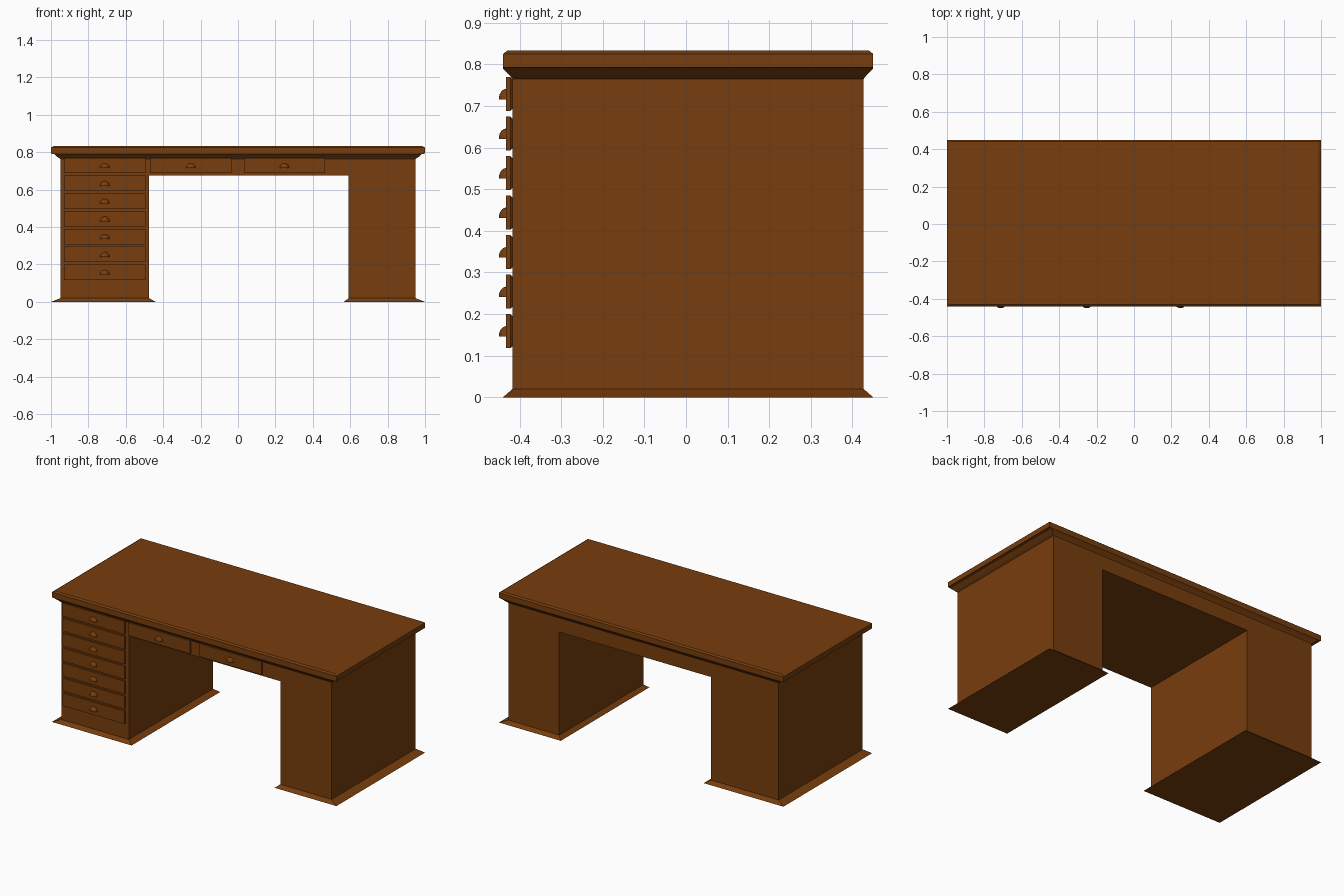
import bpy, bmesh
from mathutils import Vector

if "Cube" in bpy.data.objects:
    bpy.data.objects.remove(bpy.data.objects["Cube"])

wood = bpy.data.materials.new("brown wood")
wood.diffuse_color = (0.185, 0.047, 0.004, 1)
wood.use_nodes = True
wood.node_tree.nodes["Principled BSDF"].inputs["Base Color"].default_value = wood.diffuse_color


def finish(bm, name):
    bmesh.ops.recalc_face_normals(bm, faces=bm.faces[:])
    me = bpy.data.meshes.new(name)
    bm.to_mesh(me)
    bm.free()
    me.materials.append(wood)
    ob = bpy.data.objects.new(name, me)
    bpy.context.collection.objects.link(ob)
    return ob


def extrude_to(bm, face, x0, x1, y0, y1, z):
    """Extrude a horizontal four-sided face so its rim becomes the given rectangle."""
    xm = sum(v.co.x for v in face.verts) / 4
    ym = sum(v.co.y for v in face.verts) / 4
    new = bmesh.ops.extrude_discrete_faces(bm, faces=[face])["faces"][0]
    for v in new.verts:
        v.co = Vector((x0 if v.co.x < xm else x1, y0 if v.co.y < ym else y1, z))
    return new


# Desk body: U-shaped profile pushed from front to back
F, B = -0.417, 0.427
profile = [(-0.95, 0.02), (-0.475, 0.02), (-0.475, 0.675), (0.592, 0.675),
           (0.592, 0.02), (0.95, 0.02), (0.95, 0.765), (-0.95, 0.765)]
bm = bmesh.new()
front = bm.faces.new([bm.verts.new((x, F, z)) for x, z in profile])
ext = bmesh.ops.extrude_face_region(bm, geom=[front], use_keep_orig=True)
for g in ext["geom"]:
    if isinstance(g, bmesh.types.BMVert):
        g.co.y = B
bmesh.ops.recalc_face_normals(bm, faces=bm.faces[:])


def find(x, z):
    return min(bm.faces, key=lambda f: (f.calc_center_median() - Vector((x, 0, z))).length)


# Flared feet
extrude_to(bm, find(-0.71, 0.02), -1.0, -0.44, -0.44, 0.45, 0)
extrude_to(bm, find(0.77, 0.02), 0.565, 1.0, -0.44, 0.45, 0)
# Cove moulding and table top with a bevelled rim
top = find(0, 0.765)
for hx, y0, y1, z in [(0.963, -0.423, 0.433, 0.773), (0.983, -0.44, 0.45, 0.79),
                      (1.0, -0.44, 0.45, 0.793), (1.0, -0.44, 0.45, 0.825),
                      (0.985, -0.43, 0.44, 0.833)]:
    top = extrude_to(bm, top, -hx, hx, y0, y1, z)
finish(bm, "desk_body")


# Drawer front: plate whose back edge tapers into the body
def drawer(x0, x1, z0, name):
    z1 = z0 + 0.082
    bm = bmesh.new()
    rings = []
    for y, d in [(F, 0.005), (-0.422, 0), (-0.432, 0)]:
        rings.append([bm.verts.new(p) for p in
                      ((x0 + d, y, z0 + d), (x1 - d, y, z0 + d),
                       (x1 - d, y, z1 - d), (x0 + d, y, z1 - d))])
    for a, b in zip(rings, rings[1:]):
        for i in range(4):
            j = (i + 1) % 4
            bm.faces.new((a[i], a[j], b[j], b[i]))
    bm.faces.new(rings[-1])
    bm.faces.new(rings[0][::-1])
    finish(bm, name + "_front")

    # Cup pull: quarter of a flattened ball
    bm = bmesh.new()
    bmesh.ops.create_uvsphere(bm, u_segments=24, v_segments=12, radius=0.025)
    for axis in ((0, 0, -1), (0, 1, 0)):
        cut = bmesh.ops.bisect_plane(bm, geom=bm.verts[:] + bm.edges[:] + bm.faces[:],
                                     plane_co=(0, 0, 0), plane_no=axis,
                                     dist=1e-5, clear_outer=True)
        edges = [e for e in cut["geom_cut"] if isinstance(e, bmesh.types.BMEdge)]
        bmesh.ops.contextual_create(bm, geom=edges)
    for v in bm.verts:
        v.co = Vector(((x0 + x1) / 2 + v.co.x, -0.432 + v.co.y * 0.72, z0 + 0.028 + v.co.z))
    pull = finish(bm, name + "_cup_pull")
    bpy.ops.object.select_all(action='DESELECT')
    pull.select_set(True)
    bpy.context.view_layer.objects.active = pull
    bpy.ops.object.shade_smooth_by_angle(angle=0.7)


# Stack of seven drawers on the left, two above the knee hole
for i in range(7):
    drawer(-0.93, -0.495, 0.118 + 0.095 * i, f"side_drawer_{i + 1}")
for i, x in enumerate((-0.47, 0.031)):
    drawer(x, x + 0.435, 0.688, f"centre_drawer_{i + 1}")
